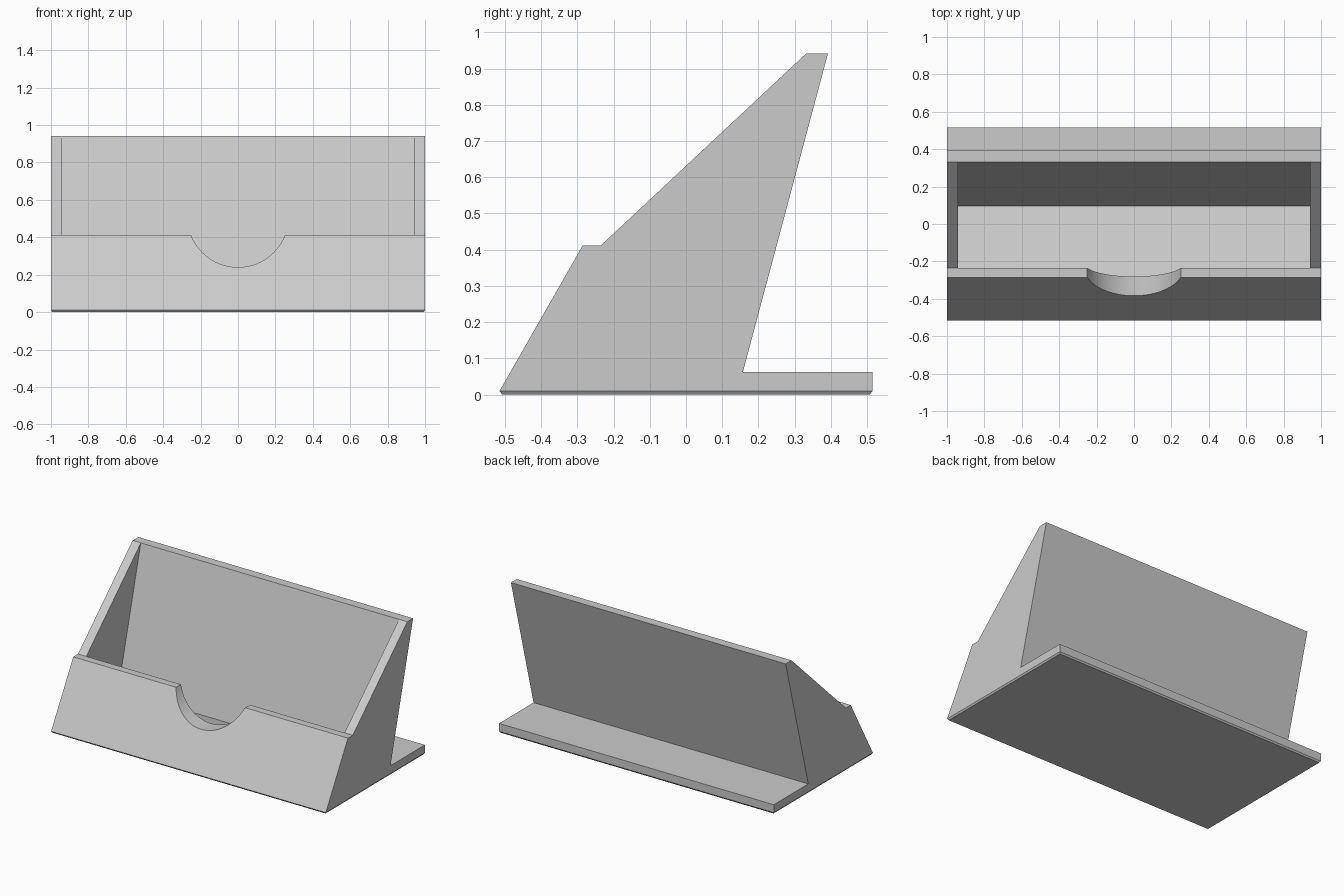
import bpy, bmesh, math

cube = bpy.data.objects.get("Cube")
if cube:
    bpy.data.objects.remove(cube, do_unlink=True)

grey = bpy.data.materials.new("light_grey_plastic")
colour = (0.6, 0.6, 0.6, 1)
grey.diffuse_color = colour
grey.use_nodes = True
grey.node_tree.nodes["Principled BSDF"].inputs["Base Color"].default_value = colour


def side_prism(name, profile, half_width):
    """Extrude a (y, z) side profile across x, centred."""
    bm = bmesh.new()
    face = bm.faces.new([bm.verts.new((-half_width, y, z)) for y, z in profile])
    ext = bmesh.ops.extrude_face_region(bm, geom=[face])["geom"]
    moved = [v for v in ext if isinstance(v, bmesh.types.BMVert)]
    bmesh.ops.translate(bm, verts=moved, vec=(2 * half_width, 0, 0))
    bmesh.ops.recalc_face_normals(bm, faces=bm.faces)
    mesh = bpy.data.meshes.new(name)
    bm.to_mesh(mesh)
    bm.free()
    mesh.materials.append(grey)
    obj = bpy.data.objects.new(name, mesh)
    bpy.context.collection.objects.link(obj)
    return obj


def cut(target, cutter):
    """Subtract the cutter, then discard it."""
    cutter.hide_render = True
    mod = target.modifiers.new("cut", "BOOLEAN")
    mod.operation = "DIFFERENCE"
    mod.solver = "EXACT"
    mod.object = cutter
    bpy.context.view_layer.objects.active = target
    bpy.ops.object.modifier_apply(modifier=mod.name)
    bpy.data.objects.remove(cutter, do_unlink=True)


# Holder body with its rear foot
chamfer = 0.01
holder = side_prism("card_holder", [
    (-0.515, chamfer), (-0.285, 0.412), (-0.235, 0.412), (0.332, 0.942),
    (0.392, 0.942), (0.157, 0.062), (0.515, 0.062), (0.515, chamfer)], 1)

# Chamfer around the underside
bm = bmesh.new()
bm.from_mesh(holder.data)
bottom = min(bm.faces, key=lambda f: f.calc_center_median().z)
bmesh.ops.inset_region(bm, faces=[bottom], thickness=0.007, use_even_offset=True)
for v in bottom.verts:
    v.co.z = 0
bmesh.ops.recalc_face_normals(bm, faces=bm.faces)
bm.to_mesh(holder.data)
bm.free()

# Leaning card pocket, its floor square to the back rest
lean = 0.267
top = 1.2
cut(holder, side_prism("pocket_cutter", [
    (0.097, 0.062), (-0.3, 0.168),
    (-0.235 + (top - 0.412) * lean, top), (0.332 + (top - 0.942) * lean, top)], 0.94))

# Round thumb scoop in the front wall
bpy.ops.mesh.primitive_cylinder_add(
    vertices=96, radius=0.269, depth=0.6,
    location=(0, -0.4, 0.509), rotation=(math.pi / 2, 0, 0))
scoop = bpy.context.object
scoop.name = "scoop_cutter"
scoop.data.materials.append(grey)
cut(holder, scoop)

# Smooth scoop, crisp edges
bpy.ops.object.select_all(action="DESELECT")
holder.select_set(True)
bpy.context.view_layer.objects.active = holder
bpy.ops.object.shade_smooth_by_angle(angle=math.radians(20))
